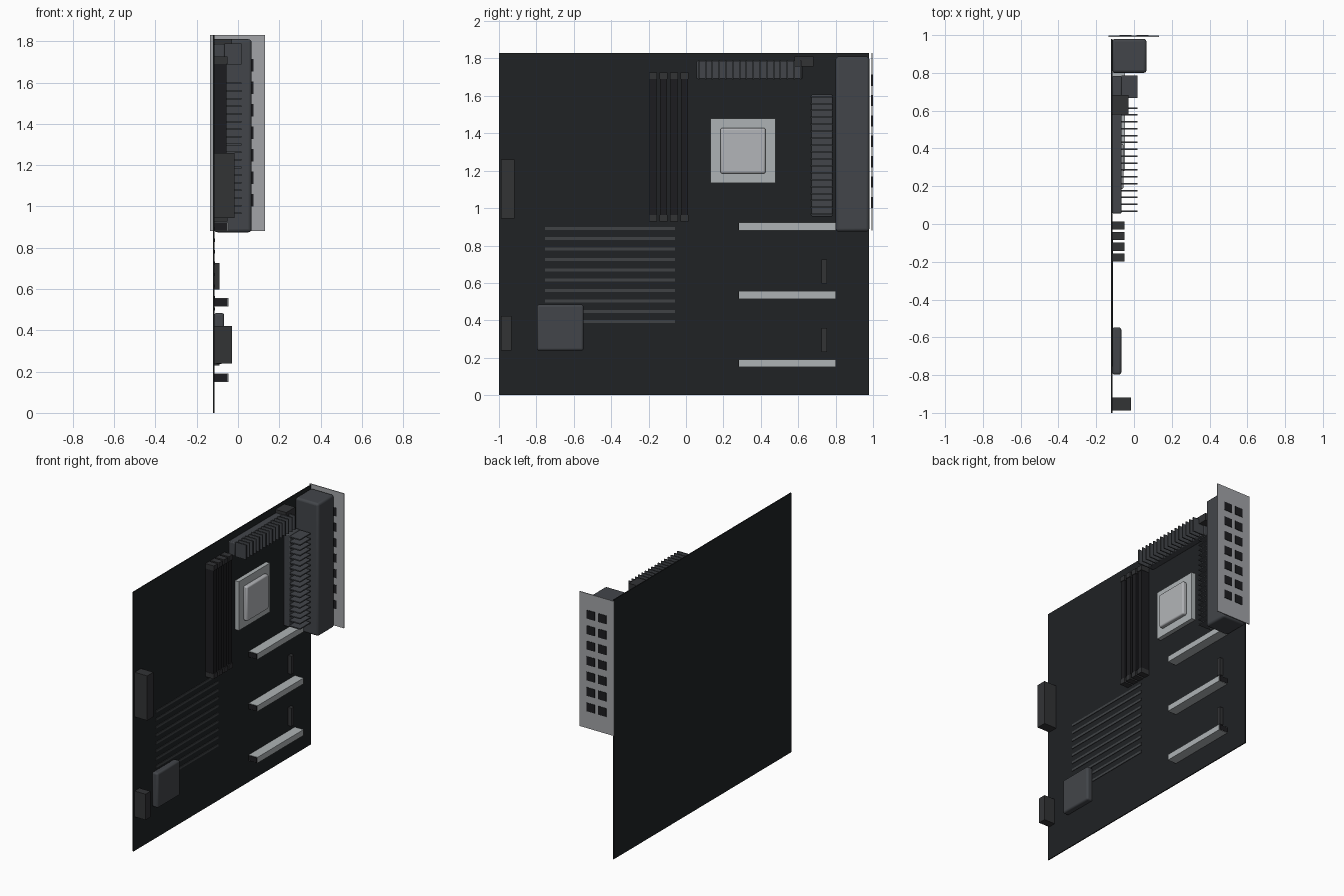
import bpy

if "Cube" in bpy.data.objects:
    bpy.data.objects.remove(bpy.data.objects["Cube"])

BASE = -0.115  # front surface of the board


def mat(name, r, g, b):
    m = bpy.data.materials.new(name)
    m.diffuse_color = (r, g, b, 1)
    m.use_nodes = True
    m.node_tree.nodes["Principled BSDF"].inputs["Base Color"].default_value = m.diffuse_color
    return m


BOARD = mat("board_black", 0.014, 0.016, 0.018)
SLOT = mat("slot_black", 0.012, 0.012, 0.014)
PLASTIC = mat("dark_plastic", 0.032, 0.033, 0.036)
METAL = mat("dark_metal", 0.055, 0.06, 0.068)
TRACE = mat("trace_grey", 0.05, 0.055, 0.06)
SILVER = mat("silver", 0.42, 0.45, 0.46)
LID = mat("lid_metal", 0.45, 0.46, 0.48)
PLATE = mat("plate_metal", 0.36, 0.37, 0.39)


def box(name, x, y, z, m, bevel=0, segs=3):
    """Box from (min, max) ranges, optionally with rounded edges."""
    bpy.ops.mesh.primitive_cube_add(size=1, location=[sum(r) / 2 for r in (x, y, z)])
    o = bpy.context.object
    o.name = name
    o.scale = [r[1] - r[0] for r in (x, y, z)]
    bpy.ops.object.transform_apply(location=False, rotation=False, scale=True)
    o.data.materials.append(m)
    if bevel:
        b = o.modifiers.new("bevel", 'BEVEL')
        b.width, b.segments = bevel, segs
        bpy.ops.object.shade_smooth_by_angle()
    return o


def around(c, size):
    return (c - size / 2, c + size / 2)


# Circuit board
box("board", (-0.122, BASE), (-1, 0.979), (0, 1.83), BOARD)

# Rear port cover and the thin plate with its port openings
box("port_cover", (BASE, 0.066), (0.80, 0.98), (0.875, 1.81), METAL, 0.015)
box("rear_plate", (-0.135, 0.132), (0.991, 0.997), (0.88, 1.83), PLATE)
for row in range(7):
    for col in (-1, 1):
        box("rear_port", around(col * 0.045, 0.062), (0.989, 1.0),
            around(1.03 + row * 0.109, 0.06), SLOT)

# Heatsink beside the port cover, with horizontal fins
box("side_heatsink_base", (BASE, -0.065), (0.67, 0.783), (0.955, 1.607), METAL, 0.006, 2)
for i in range(18):
    box("side_heatsink_fin", (-0.066, 0.018), (0.666, 0.785),
        around(0.967 + i * 0.037, 0.008), METAL)

# Heatsink along the top edge, with upright fins
box("top_heatsink_base", (BASE, -0.065), (0.056, 0.623), (1.69, 1.787), METAL, 0.006, 2)
for i in range(16):
    box("top_heatsink_fin", (-0.066, 0.018), around(0.068 + i * 0.0364, 0.008),
        (1.687, 1.79), METAL)

# Processor socket and lid
box("socket_frame", (BASE, -0.085), (0.131, 0.478), (1.134, 1.479), SILVER)
box("processor_lid", (-0.09, -0.056), (0.184, 0.425), (1.185, 1.428), LID, 0.01)

# Memory slots with end clips
for i in range(4):
    y = -0.007 - i * 0.0567
    box("memory_slot", (BASE, -0.055), around(y, 0.038), (0.935, 1.72), SLOT)
    for z in (0.945, 1.708):
        box("memory_clip", (BASE, -0.05), around(y, 0.043), around(z, 0.035), PLASTIC)

# Expansion slots: metal shell around a dark core
for z in (0.902, 0.535, 0.171):
    box("expansion_slot_core", (BASE, -0.05), (0.28, 0.801), around(z, 0.036), SLOT)
    box("expansion_slot_shell", (BASE, -0.047), (0.284, 0.799), around(z, 0.041), SILVER)

# Small upright connectors between expansion slots
for z in (0.661, 0.294):
    box("small_connector", (BASE, -0.09), (0.724, 0.754), around(z, 0.128), PLASTIC)

# Surface stripes and chipset cover
for i in range(10):
    box("stripe", (BASE - 0.001, -0.111), (-0.755, -0.06),
        around(0.892 - i * 0.0555, 0.016), TRACE)
box("chipset_cover", (BASE, -0.067), (-0.797, -0.548), (0.238, 0.484), METAL, 0.012)

# Edge connectors
box("main_power_connector", (BASE, -0.017), (-0.988, -0.918), (0.945, 1.26), PLASTIC)
box("drive_connector", (BASE, -0.03), (-0.988, -0.933), (0.24, 0.422), PLASTIC)
box("processor_power_connector", (BASE, -0.03), (0.58, 0.682), (1.757, 1.81), PLASTIC)
